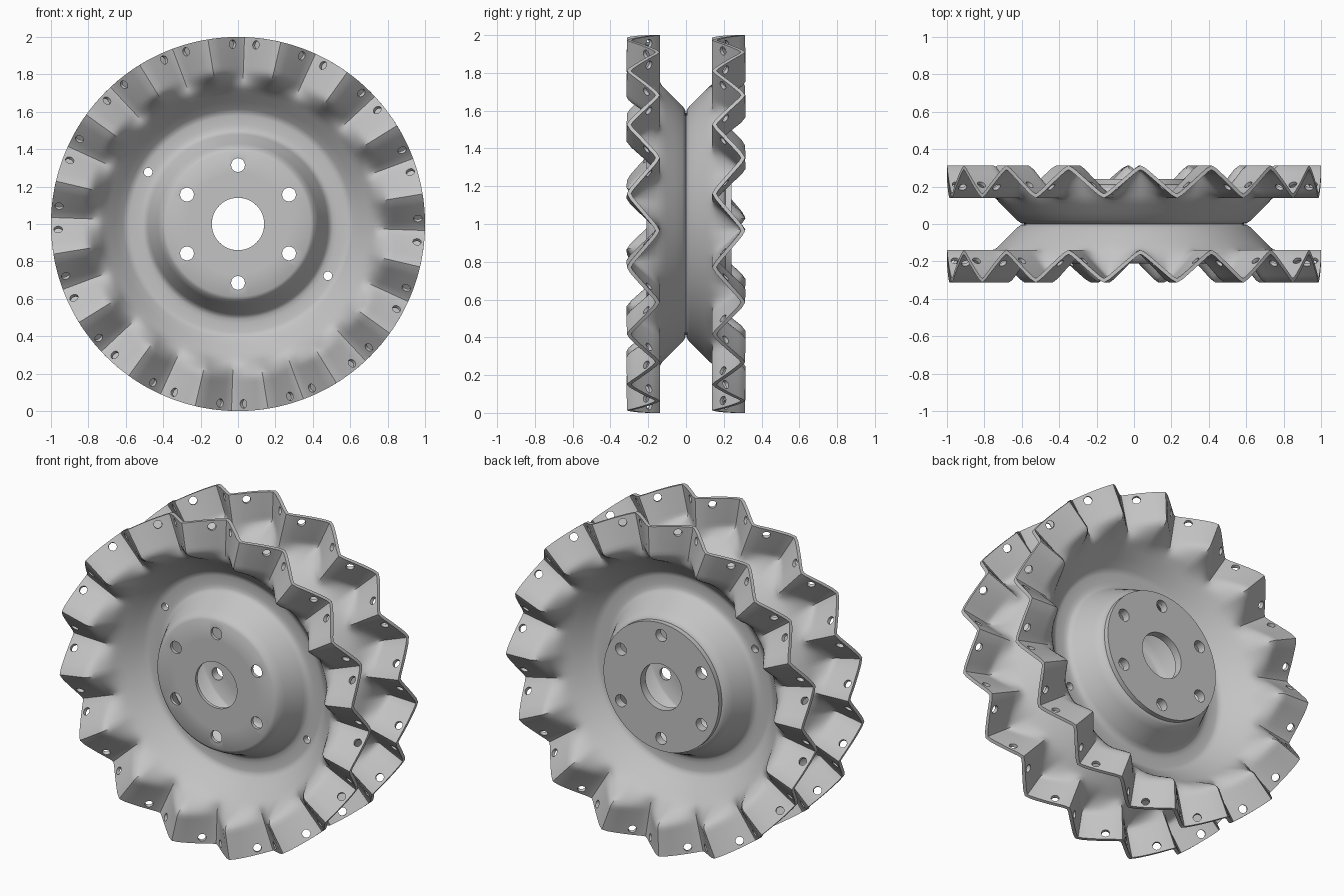
import bpy, bmesh
from math import sin, cos, asin, pi, radians
from mathutils import Vector, Matrix

if "Cube" in bpy.data.objects:
    bpy.data.objects.remove(bpy.data.objects["Cube"])

TEETH, STEPS, SHEET = 16, 16, 0.02
CENTRE = Vector((0, 0, 1))
VALLEY = radians(88)

# Dish profile: radius and depth away from the mid plane
PROFILE = [(0.14, 0.2), (0.27, 0.2), (0.385, 0.2), (0.4, 0.19), (0.42, 0.155),
           (0.47, 0.045), (0.485, 0.022), (0.505, 0.012), (0.53, 0.01), (0.58, 0.01),
           (0.6, 0.014), (0.62, 0.028), (0.66, 0.068), (0.7, 0.108), (0.725, 0.133),
           (0.74, 0.144), (0.755, 0.149), (0.77, 0.15), (0.785, 0.15), (0.8, 0.15),
           (0.815, 0.15), (0.83, 0.15), (0.85, 0.15), (0.9, 0.15), (0.95, 0.15), (1.0, 0.15)]

steel = bpy.data.materials.new("grey_steel")
steel.use_nodes = True
steel.diffuse_color = (0.55, 0.55, 0.55, 1)
steel.node_tree.nodes["Principled BSDF"].inputs["Base Color"].default_value = (0.55, 0.55, 0.55, 1)


def make_object(name, bm):
    bmesh.ops.recalc_face_normals(bm, faces=bm.faces)
    mesh = bpy.data.meshes.new(name)
    bm.to_mesh(mesh)
    bm.free()
    mesh.materials.append(steel)
    obj = bpy.data.objects.new(name, mesh)
    bpy.context.collection.objects.link(obj)
    return obj


def dish_depth(r):
    for (r0, d0), (r1, d1) in zip(PROFILE, PROFILE[1:]):
        if r <= r1:
            return d0 + (d1 - d0) * (r - r0) / (r1 - r0)
    return PROFILE[-1][1]


def surface(r, angle, side, valley):
    """Point on the sheet: dish plus rounded zigzag folds near the rim."""
    wave = asin(0.985 * -cos(TEETH * (angle - valley))) / asin(0.985)
    grow = min(max((r - 0.715) / 0.115, 0), 1)
    grow = grow * grow * (3 - 2 * grow)
    depth = dish_depth(r) + 0.152 * grow * (0.5 + 0.5 * wave)
    return CENTRE + Vector((r * cos(angle), side * depth, r * sin(angle)))


def add_cylinder(bm, centre, axis, radius, length, segments=20):
    turn = Vector((0, 0, 1)).rotation_difference(axis).to_matrix().to_4x4()
    bmesh.ops.create_cone(bm, cap_ends=True, segments=segments, radius1=radius,
                          radius2=radius, depth=length,
                          matrix=Matrix.Translation(centre) @ turn)


def add_bolt_holes(bm):
    # Six hub holes and two small ring holes, straight through
    axis = Vector((0, 1, 0))
    holes = [(0.315, 90 + 60 * i, 0.037) for i in range(6)]
    holes += [(0.555, 150 + 180 * i, 0.023) for i in range(2)]
    for r, degrees, radius in holes:
        a = radians(degrees)
        add_cylinder(bm, CENTRE + Vector((r * cos(a), 0, r * sin(a))), axis, radius, 1)


def cut_and_finish(obj, cutter_bm, thickness=0):
    cutter = make_object("hole_cutter", cutter_bm)
    cutter.hide_render = True
    if thickness:
        solid = obj.modifiers.new("sheet", 'SOLIDIFY')
        solid.thickness, solid.offset = thickness, 0
        solid.use_even_offset = True
    cut = obj.modifiers.new("holes", 'BOOLEAN')
    cut.operation, cut.solver, cut.object = 'DIFFERENCE', 'EXACT', cutter
    bpy.ops.object.select_all(action='DESELECT')
    bpy.context.view_layer.objects.active = obj
    obj.select_set(True)
    for name in [m.name for m in obj.modifiers]:
        bpy.ops.object.modifier_apply(modifier=name)
    bpy.ops.object.shade_smooth_by_angle(angle=radians(35))
    bpy.data.objects.remove(cutter)


def make_disc(name, side, valley):
    # Folded sheet
    bm = bmesh.new()
    count = TEETH * STEPS
    rings = [[bm.verts.new(surface(r, valley + 2 * pi * i / count, side, valley))
              for i in range(count)] for r, _ in PROFILE]
    for a, b in zip(rings, rings[1:]):
        for i in range(count):
            j = (i + 1) % count
            bm.faces.new((a[i], a[j], b[j], b[i]))
    disc = make_object(name, bm)

    # One hole square to each tooth flank
    holes = bmesh.new()
    add_bolt_holes(holes)
    for i in range(TEETH):
        for sign in (-1, 1):
            a = valley + 2 * pi * i / TEETH + sign * radians(4.1)
            along = surface(0.962, a + 0.01, side, valley) - surface(0.962, a - 0.01, side, valley)
            outward = Vector((cos(a), 0, sin(a)))
            axis = along.cross(outward).normalized()
            add_cylinder(holes, surface(0.962, a, side, valley), axis, 0.023, 0.08, 16)
    cut_and_finish(disc, holes, SHEET)


make_disc("front_disc", -1, VALLEY)
make_disc("back_disc", 1, VALLEY + pi / TEETH)

# Mounting plate on the back hub
bm = bmesh.new()
add_cylinder(bm, CENTRE + Vector((0, 0.225, 0)), Vector((0, 1, 0)), 0.39, 0.03, 96)
plate = make_object("back_hub_plate", bm)
holes = bmesh.new()
add_bolt_holes(holes)
add_cylinder(holes, CENTRE, Vector((0, 1, 0)), 0.14, 1, 64)
cut_and_finish(plate, holes)
